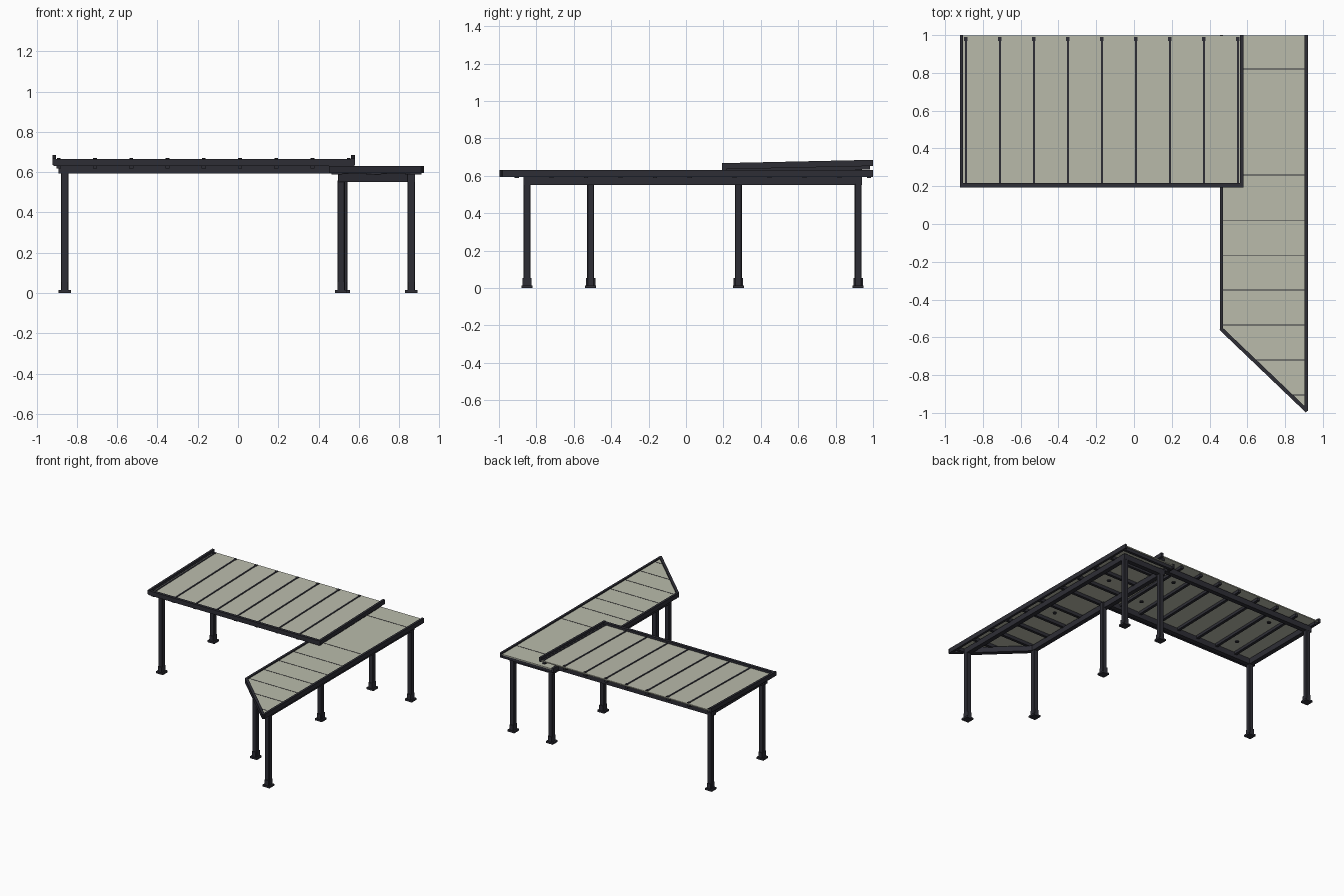
import bpy, bmesh, math
from mathutils import Vector

if "Cube" in bpy.data.objects:
    bpy.data.objects.remove(bpy.data.objects["Cube"], do_unlink=True)


def material(name, rgb):
    m = bpy.data.materials.new(name)
    m.use_nodes = True
    m.diffuse_color = (*rgb, 1)
    bsdf = m.node_tree.nodes["Principled BSDF"]
    bsdf.inputs["Base Color"].default_value = (*rgb, 1)
    bsdf.inputs["Roughness"].default_value = 0.6
    return m


FRAME = material("charcoal frame", (0.027, 0.027, 0.036))
PANEL = material("pale stone panel", (0.49, 0.5, 0.41))


def prism(name, outline, z0, z1, mat=FRAME, slope=0.0, bevel=0.0):
    """Vertical prism over an outline, rising towards the back by slope."""
    bm = bmesh.new()
    low, high = [[bm.verts.new((x, y, z + slope * (y - 0.2))) for x, y in outline]
                 for z in (z0, z1)]
    bm.faces.new(low[::-1])
    bm.faces.new(high)
    n = len(outline)
    for i in range(n):
        j = (i + 1) % n
        bm.faces.new((low[i], low[j], high[j], high[i]))
    bmesh.ops.recalc_face_normals(bm, faces=bm.faces)
    mesh = bpy.data.meshes.new(name)
    bm.to_mesh(mesh)
    bm.free()
    mesh.materials.append(mat)
    ob = bpy.data.objects.new(name, mesh)
    bpy.context.collection.objects.link(ob)
    if bevel:
        mod = ob.modifiers.new("Edge", "BEVEL")
        mod.width = bevel
        mod.segments = 1
    return ob


def box(name, x0, x1, y0, y1, z0, z1, **kw):
    return prism(name, [(x0, y0), (x1, y0), (x1, y1), (x0, y1)], z0, z1, **kw)


def bar(name, a, b, width, z0, z1, **kw):
    """Straight beam in plan from point a to point b."""
    a, b = Vector(a), Vector(b)
    d = (b - a).normalized() * width / 2
    s = Vector((-d.y, d.x))
    return prism(name, [a - s, b - s, b + s, a + s], z0, z1, **kw)


def downlight(x, y, z):
    ring = [(x + 0.014 * math.cos(k * math.tau / 16), y + 0.014 * math.sin(k * math.tau / 16))
            for k in range(16)]
    prism("downlight", ring, z - 0.008, z)


# Posts with foot plates and side brackets
def post(x, y, top):
    w = 0.019
    box("post", x - w, x + w, y - w, y + w, 0, top, bevel=0.004)
    box("post_foot", x - 0.03, x + 0.03, y - 0.03, y + 0.03, 0, 0.014)
    box("post_bracket", x - 0.017, x + 0.017, y - 0.025, y + 0.025, 0.014, 0.055)


for y in (0.28, 0.92):
    post(-0.86, y, 0.6)
    post(0.525, y, 0.6)
post(0.86, 0.92, 0.56)
post(0.86, -0.85, 0.56)
post(0.512, -0.51, 0.56)

# Main roof: sloped panel, gutter, side rails
SL = 0.022
box("main_roof_panel", -0.907, 0.565, 0.205, 0.997, 0.639, 0.647, mat=PANEL, slope=SL)
box("main_gutter", -0.915, 0.578, 0.193, 0.216, 0.63, 0.665)
for x in (-0.913, 0.571):
    box("main_side_rail", x - 0.009, x + 0.009, 0.193, 1.0, 0.635, 0.668, slope=SL)

# Main rafters with glazing caps above
for i in range(9):
    x = -0.89 + i * 0.18
    box("main_rafter", x - 0.011, x + 0.011, 0.21, 0.985, 0.617, 0.64, slope=SL)
    box("main_cap", x - 0.006, x + 0.006, 0.21, 0.985, 0.646, 0.651, slope=SL)
    box("main_cap_end", x - 0.009, x + 0.009, 0.968, 0.99, 0.64, 0.652, slope=SL)

# Main support beams
for y in (0.28, 0.92):
    box("main_cross_beam", -0.892, 0.5, y - 0.018, y + 0.018, 0.592, 0.636)
box("main_end_beam", -0.878, -0.842, 0.26, 0.94, 0.592, 0.636)
for x in (-0.62, 0.28):
    for y in (0.42, 0.78):
        downlight(x, y, 0.644)

# Side roof: flat panel with a diagonal front end
LEFT, RIGHT = 0.463, 0.912
prism("side_roof_panel", [(LEFT, -0.555), (RIGHT, -0.985), (RIGHT, 0.997), (LEFT, 0.997)],
      0.614, 0.622, mat=PANEL)
bar("side_outer_rail", (RIGHT, -0.99), (RIGHT, 1.0), 0.018, 0.595, 0.631)
bar("side_inner_rail", (LEFT, -0.56), (LEFT, 1.0), 0.018, 0.597, 0.631)
bar("side_diagonal_rail", (LEFT - 0.004, -0.553), (RIGHT + 0.004, -0.99), 0.02, 0.595, 0.631)


# Side rafters, cut short by the diagonal, with thin panel joints above
def diagonal_x(y):
    return max(LEFT, LEFT + (-0.555 - y) * (RIGHT - LEFT) / 0.43)


joints = [0.82, 0.26] + [0.02 - 0.185 * i for i in range(6)]
for y in joints + [0.633, 0.447]:
    x = diagonal_x(y)
    box("side_rafter", x, RIGHT, y - 0.011, y + 0.011, 0.588, 0.615)
for y in joints:
    x = diagonal_x(y)
    box("side_panel_joint", x, RIGHT, y - 0.002, y + 0.002, 0.62, 0.6235)
box("side_end_rafter", LEFT, RIGHT, 0.968, 0.99, 0.588, 0.615)

# Side support beams
bar("side_outer_beam", (0.86, -0.87), (0.86, 0.94), 0.036, 0.55, 0.593)
bar("side_inner_beam", (0.515, -0.53), (0.515, 0.94), 0.036, 0.55, 0.593)
bar("side_back_beam", (0.515, 0.92), (0.86, 0.92), 0.036, 0.55, 0.593)
bar("side_diagonal_beam", (0.51, -0.515), (0.865, -0.855), 0.036, 0.55, 0.593)
for y in (-0.07, 0.54):
    downlight(0.69, y, 0.614)
